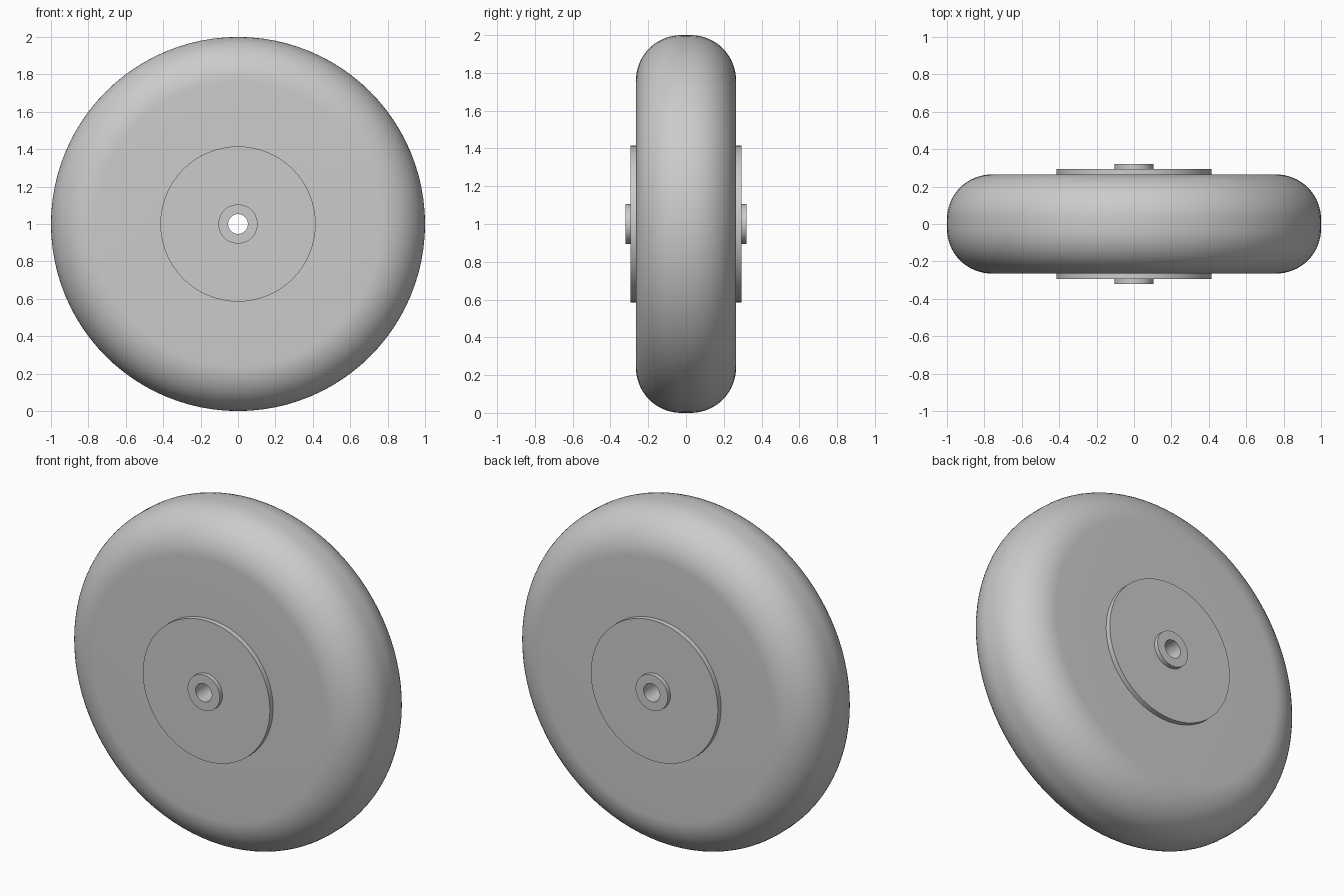
import bpy
import bmesh
from math import sin, cos, pi, radians
from mathutils import Matrix, Vector

cube = bpy.data.objects.get("Cube")
if cube:
    bpy.data.objects.remove(cube, do_unlink=True)

AXLE = Vector((0, 0, 1))

grey = bpy.data.materials.new("plain grey")
grey.use_nodes = True
grey.diffuse_color = (0.6, 0.6, 0.6, 1)
grey.node_tree.nodes["Principled BSDF"].inputs["Base Color"].default_value = (0.6, 0.6, 0.6, 1)


def lathe(name, profile, segments):
    """Revolve a closed (radius, y) profile around the axle."""
    bm = bmesh.new()
    verts = [bm.verts.new((r, y, 0)) for r, y in profile]
    edges = [bm.edges.new((v, verts[i - 1])) for i, v in enumerate(verts)]
    bmesh.ops.spin(bm, geom=verts + edges, cent=(0, 0, 0), axis=(0, 1, 0),
                   angle=2 * pi, steps=segments, use_merge=True)
    bmesh.ops.remove_doubles(bm, verts=bm.verts[:], dist=0.0001)
    bmesh.ops.recalc_face_normals(bm, faces=bm.faces[:])
    bmesh.ops.transform(bm, matrix=Matrix.Translation(AXLE), verts=bm.verts[:])
    mesh = bpy.data.meshes.new(name)
    bm.to_mesh(mesh)
    bm.free()
    obj = bpy.data.objects.new(name, mesh)
    bpy.context.collection.objects.link(obj)
    mesh.materials.append(grey)
    bpy.ops.object.select_all(action='DESELECT')
    obj.select_set(True)
    bpy.context.view_layer.objects.active = obj
    bpy.ops.object.shade_smooth_by_angle(angle=radians(30))
    return obj


def ring(inner, outer, half_width):
    """Rectangular profile of a flat ring."""
    return [(inner, -half_width), (outer, -half_width),
            (outer, half_width), (inner, half_width)]


# Tyre: flat sidewalls with generously rounded shoulders
half_width, corner, steps = 0.265, 0.24, 16
arc = [(1 - corner + corner * sin(a), half_width - corner + corner * cos(a))
       for a in (i * pi / 2 / steps for i in range(steps + 1))]
front_arc = [(r, -y) for r, y in arc]
lathe("tyre", [(0.38, -half_width)] + front_arc + arc[::-1] + [(0.38, half_width)], 96)

# Hub disc, slightly proud of both sidewalls
lathe("hub_disc", ring(0.09, 0.415, 0.295), 64)

# Axle boss with an open bore
lathe("axle_boss", ring(0.053, 0.105, 0.32), 48)
